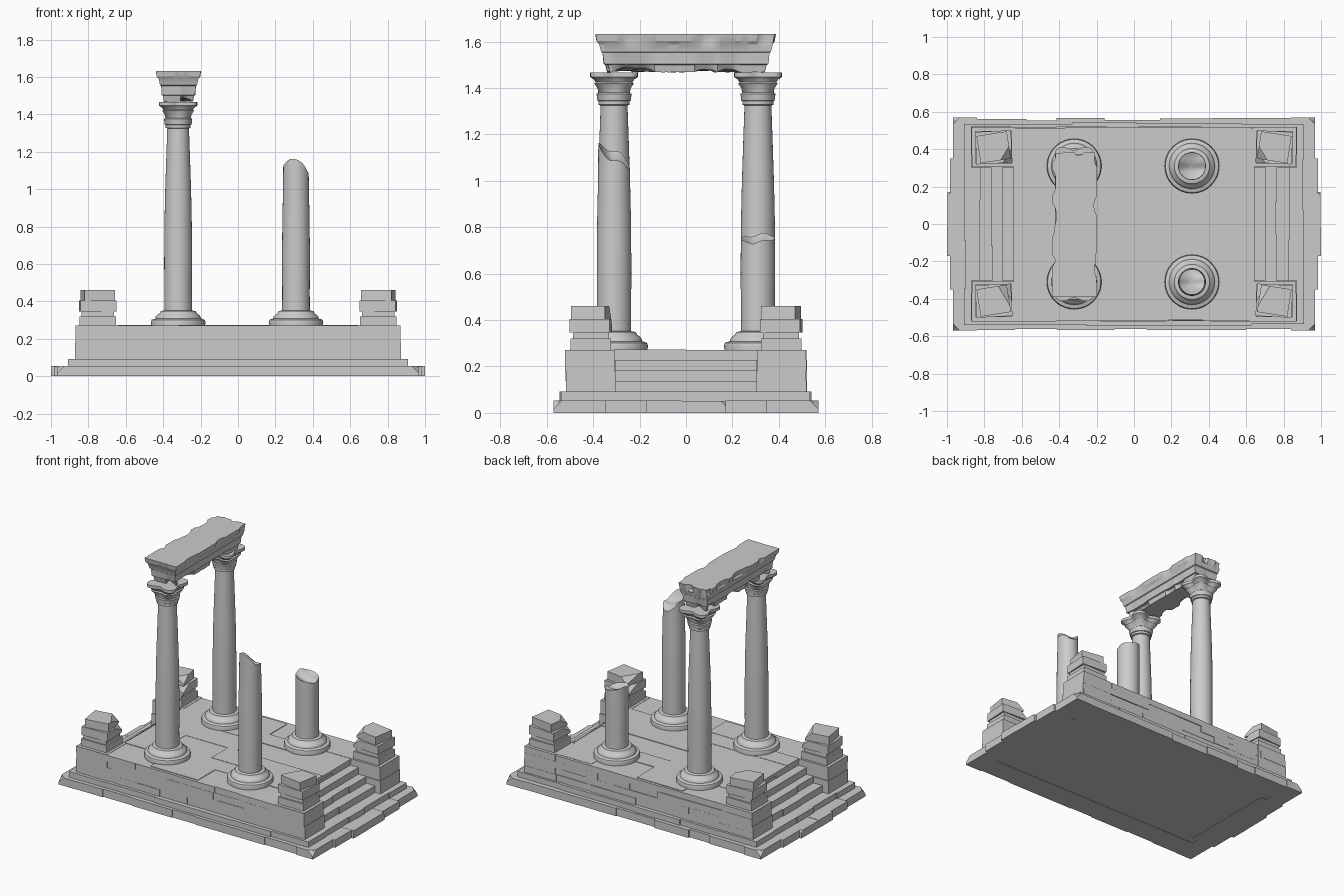
import bpy, bmesh, math, random
from mathutils import Matrix, Vector

random.seed(7)
cube = bpy.data.objects.get("Cube")
if cube:
    bpy.data.objects.remove(cube, do_unlink=True)

stone = bpy.data.materials.new("grey stone")
stone.use_nodes = True
GREY = (0.6, 0.6, 0.6, 1)
stone.diffuse_color = GREY
stone.node_tree.nodes["Principled BSDF"].inputs["Base Color"].default_value = GREY


def finish(bm, name, smooth=None):
    """Turn a bmesh into a named stone object."""
    bmesh.ops.recalc_face_normals(bm, faces=bm.faces)
    mesh = bpy.data.meshes.new(name)
    bm.to_mesh(mesh)
    bm.free()
    mesh.materials.append(stone)
    ob = bpy.data.objects.new(name, mesh)
    bpy.context.collection.objects.link(ob)
    if smooth:
        bpy.ops.object.select_all(action='DESELECT')
        ob.select_set(True)
        bpy.context.view_layer.objects.active = ob
        bpy.ops.object.shade_smooth_by_angle(angle=math.radians(smooth))
    return ob


def block(bm, x0, x1, y0, y1, z0, z1, turn=0, chip=None):
    """Add a box; chip = (corner direction, depth) cuts one corner off."""
    mid = Vector(((x0 + x1) / 2, (y0 + y1) / 2, (z0 + z1) / 2))
    size = Vector((abs(x1 - x0), abs(y1 - y0), z1 - z0))
    mat = (Matrix.Translation(mid) @ Matrix.Rotation(math.radians(turn), 4, 'Z')
           @ Matrix.Diagonal((*size, 1)))
    verts = bmesh.ops.create_cube(bm, size=1, matrix=mat)["verts"]
    if chip:
        way = Vector(chip[0]).normalized()
        far = max(verts, key=lambda v: v.co.dot(way)).co.copy()
        faces = {f for v in verts for f in v.link_faces}
        edges = {e for v in verts for e in v.link_edges}
        cut = bmesh.ops.bisect_plane(bm, geom=[*verts, *edges, *faces],
                                     plane_co=far - way * chip[1], plane_no=way,
                                     clear_outer=True)["geom_cut"]
        bmesh.ops.edgeloop_fill(bm, edges=[g for g in cut if isinstance(g, bmesh.types.BMEdge)])


def splits(a, b, length):
    """Break a span into stones of uneven length."""
    n = max(1, round((b - a) / length))
    inner = [a + (b - a) * (i + random.uniform(-.25, .25)) / n for i in range(1, n)]
    pts = [a, *inner, b]
    return list(zip(pts, pts[1:]))


def wall_course(bm, hx, hy, z0, z1, length, depth, jitter):
    """One course of stones along the front and back."""
    for s in (-1, 1):
        for a, b in splits(-hx, hx, length):
            block(bm, a, b, s * (hy - random.uniform(0, jitter)), s * (hy - depth), z0, z1)


# ground course with its projecting end stones
bm = bmesh.new()
block(bm, -.96, .96, -.55, .55, .002, .05)
for s in (-1, 1):
    for a, b in splits(-.86, .86, .25):
        block(bm, a, b, s * (.568 - random.uniform(0, .014)), s * .4, 0, .054)
    for e in (-1, 1):
        block(bm, e * .84, e * .968, s * .35, s * .57, 0, .054, chip=((e, s, 1), .022))
        block(bm, e * .8, e * .983, s * .17, s * .35, 0, .053)
for e in (-1, 1):
    block(bm, e * .8, e * 1.0, -.17, -.02, 0, .054)
    block(bm, e * .8, e * .998, -.02, .17, 0, .052, chip=((e, 1, 1), .012))
finish(bm, "ground_course")

# second course
bm = bmesh.new()
block(bm, -.895, .895, -.52, .52, .05, .088)
wall_course(bm, .91, .545, .05, .092, .3, .2, .014)
for e in (-1, 1):
    for a, b in splits(-.345, .345, .25):
        block(bm, e * .7, e * (.91 - random.uniform(0, .008)), a, b, .05, .092)
finish(bm, "second_course")

# podium core and masonry walls
bm = bmesh.new()
block(bm, -.64, .64, -.5, .5, .08, .262)
rows = (.09, .138, .182, .228, .27)
for z0, z1 in zip(rows, rows[1:]):
    wall_course(bm, .868, .521, z0, z1, random.uniform(.2, .3), .15, .009)
finish(bm, "podium_walls")

# paving slabs in rows
bm = bmesh.new()
lanes = (-.5, -.31, -.18, 0, .18, .31, .5)
for y0, y1 in zip(lanes, lanes[1:]):
    for a, b in splits(-.645, .645, .33):
        block(bm, a, b, y0, y1, .25, random.choice((.27, .272, .274)))
finish(bm, "paving")

# stairs at both ends
bm = bmesh.new()
for e in (-1, 1):
    for i, z in enumerate(rows[1:]):
        edge = .832 - .063 * i
        for a, b in splits(-.306, .306, .22):
            block(bm, e * .5, e * (edge - random.uniform(0, .012)), a, b, .085, z)
finish(bm, "end_stairs")

# corner cheek walls
bm = bmesh.new()
for e in (-1, 1):
    for s in (-1, 1):
        for z0, z1, g in ((.085, .18, 0), (.18, .272, .005)):
            block(bm, e * .635, e * (.872 - g), s * (.303 + g), s * .518, z0, z1)
finish(bm, "cheek_walls")

# corner posts: stacked, slightly turned stones
for e in (-1, 1):
    for s in (-1, 1):
        bm = bmesh.new()
        layers = ((.27, .32, .097, 0), (.32, .347, .086, 0),
                  (.347, .405, .096, 3), (.405, .46, .082, 9))
        for z0, z1, h, turn in layers:
            x, y = e * .75, s * .41
            chip = ((-e, -s * .6, 1.2), .03) if turn else None
            block(bm, x - h, x + h, y - h * .9, y + h * .9, z0, z1, turn * -e, chip)
        finish(bm, f"corner_post_{'right' if e < 0 else 'left'}_{'front' if s < 0 else 'back'}")

# column profile: (height, radius, corner flare)
BASE = [(.262, .143, 0), (.29, .146, 0), (.302, .142, 0), (.308, .122, 0), (.318, .12, 0),
        (.328, .112, 0), (.336, .1, 0), (.348, .094, 0), (.352, .074, 0)]
SHAFT = [(.45, .0735, 0), (.6, .0745, 0), (.7, .074, 0), (.85, .0725, 0), (1.0, .069, 0),
         (1.15, .064, 0), (1.325, .058, 0)]
CAPITAL = [(1.328, .067, 0), (1.343, .067, 0), (1.346, .072, 0), (1.375, .077, .02),
           (1.38, .071, .04), (1.4, .078, .1), (1.42, .092, .14), (1.425, .083, .18),
           (1.437, .092, .2), (1.447, .107, .22), (1.466, .107, .22)]
SIDES = 48


def column(name, x, y, profile, top=None):
    """Lathe a column; top(dx, dy) gives the height of a broken end."""
    bm = bmesh.new()
    rings = []

    def ring(r, flare, height):
        pts = []
        for i in range(SIDES):
            t = 2 * math.pi * i / SIDES
            q = r * (1 - flare * math.cos(4 * t))
            dx, dy = q * math.cos(t), q * math.sin(t)
            pts.append(bm.verts.new((x + dx, y + dy, height(dx, dy))))
        rings.append(pts)

    for z, r, flare in profile:
        ring(r, flare, lambda dx, dy: z)
    if top:
        r = profile[-1][1] - .001
        ring(r, 0, top)
        for k in (.8, .5, .2):
            ring(r * k, 0, lambda dx, dy: top(dx, dy) - .022 * (1 - k * k))
    for a, b in zip(rings, rings[1:]):
        for i in range(SIDES):
            j = (i + 1) % SIDES
            bm.faces.new((a[i], a[j], b[j], b[i]))
    bm.faces.new(rings[0])
    bm.faces.new(rings[-1])
    finish(bm, name, 35)


for s, end in ((-1, "front"), (1, "back")):
    column(f"whole_column_{end}", -.32, s * .31, BASE + SHAFT + CAPITAL)


def tall_break(dx, dy):
    return 1.108 - .3 * dx - .62 * dy + .012 * math.sin(60 * dy)


def short_break(dx, dy):
    return .752 + .1 * dy - .22 * dx + .006 * math.sin(70 * dy)


column("broken_column_front", .31, -.31, BASE + SHAFT[:5], tall_break)
column("broken_column_back", .31, .31, BASE + SHAFT[:2], short_break)

# weathered beam: stacked outlines with random bites along top and bottom
bm = bmesh.new()
LONG, SHORT = 56, 16
outline = ([(1, -1 + 2 * i / LONG) for i in range(LONG)]
           + [(1 - 2 * i / SHORT, 1) for i in range(SHORT)])
outline += [(-u, -v) for u, v in outline]
count = len(outline)


def bites(n, deepest):
    """Rounded chips spread around the outline."""
    depth = [random.uniform(0, .003) for _ in range(count)]
    for _ in range(n):
        mid, wide, deep = random.randrange(count), random.uniform(2, 5), random.uniform(.3, 1)
        for i in range(count):
            d = min((i - mid) % count, (mid - i) % count) / wide
            if d < 1:
                depth[i] = max(depth[i], deepest * deep * math.sqrt(1 - d * d))
    return depth


upper, lower = bites(13, .03), bites(11, .04)
tiers = [(1.467, .078, .34), (1.5, .083, .348), (1.503, .09, .355), (1.552, .093, .36),
         (1.556, .099, .366), (1.588, .105, .374), (1.603, .117, .386), (1.632, .121, .391)]
rings = []
for k, (z, hx, hy) in enumerate(tiers):
    ring = []
    for i, (u, v) in enumerate(outline):
        p = Vector((u * hx, v * hy, z))
        amount = upper[i] if k > 5 else lower[i] * (1, .6, .3, 0, 0, 0)[k]
        inward = Vector((-p.x, max(-.3, min(.3, p.y)) - p.y, 0)).normalized()
        p += inward * amount
        if k < 2:
            p.z += lower[i] * (.7, .05)[k]
        ring.append(bm.verts.new(p + Vector((-.318, 0, 0))))
    rings.append(ring)
for a, b in zip(rings, rings[1:]):
    for i in range(count):
        j = (i + 1) % count
        bm.faces.new((a[i], a[j], b[j], b[i]))
bm.faces.new(rings[-1])
bm.faces.new(rings[0])
finish(bm, "weathered_beam", 25)
